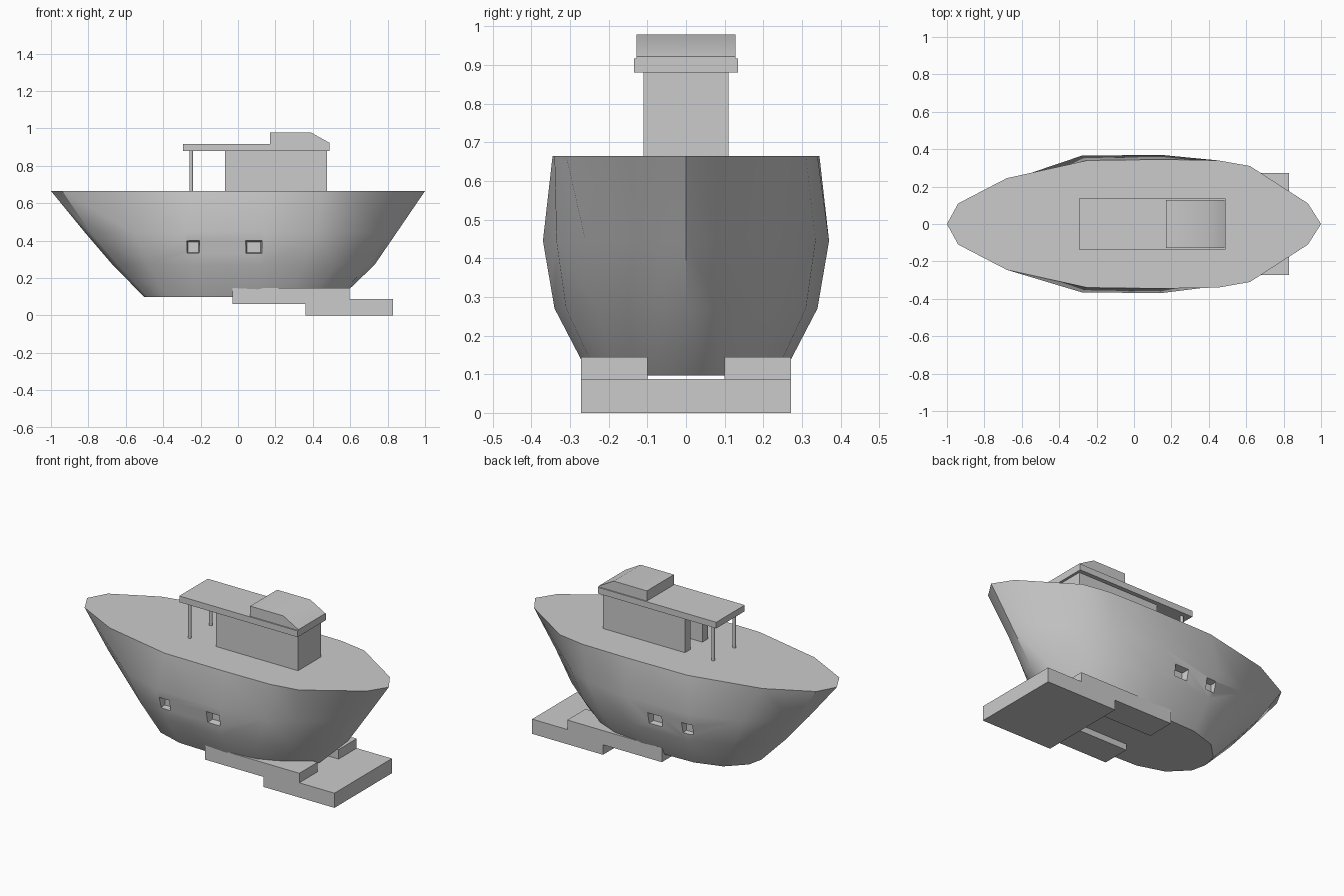
import bpy
import bmesh
import math

if "Cube" in bpy.data.objects:
    bpy.data.objects.remove(bpy.data.objects["Cube"], do_unlink=True)

GREY = (0.6, 0.6, 0.6, 1)
grey = bpy.data.materials.new("plain grey")
grey.use_nodes = True
grey.diffuse_color = GREY
grey.node_tree.nodes["Principled BSDF"].inputs["Base Color"].default_value = GREY


def finish(name, bm, smooth=None):
    bmesh.ops.recalc_face_normals(bm, faces=bm.faces)
    mesh = bpy.data.meshes.new(name)
    bm.to_mesh(mesh)
    bm.free()
    mesh.materials.append(grey)
    obj = bpy.data.objects.new(name, mesh)
    bpy.context.collection.objects.link(obj)
    if smooth:
        bpy.ops.object.select_all(action="DESELECT")
        obj.select_set(True)
        bpy.context.view_layer.objects.active = obj
        bpy.ops.object.shade_smooth_by_angle(angle=math.radians(smooth))
    return obj


def loft(name, rings, smooth=None):
    """Join closed rings of points and cap both ends."""
    bm = bmesh.new()
    loops = [[bm.verts.new(p) for p in ring] for ring in rings]
    for a, b in zip(loops, loops[1:]):
        for i in range(len(a)):
            j = (i + 1) % len(a)
            bm.faces.new((a[i], a[j], b[j], b[i]))
    bm.faces.new(loops[0])
    bm.faces.new(loops[-1])
    return finish(name, bm, smooth)


def box(name, x, y, z):
    rings = [[(x[0], y[0], h), (x[1], y[0], h), (x[1], y[1], h), (x[0], y[1], h)] for h in z]
    return loft(name, rings)


def cut(target, cutter):
    cutter.hide_render = True
    cutter.hide_viewport = True
    mod = target.modifiers.new(cutter.name, "BOOLEAN")
    mod.operation = "DIFFERENCE"
    mod.solver = "EXACT"
    mod.object = cutter


# Hull: half outlines stacked from keel to deck, mirrored across the centre line
outlines = [
    (0.097, (-.5, -.48, -.38, -.22, .1, .28, .4, .53, .55),
     (0, .09, .19, .24, .25, .23, .18, .09, 0)),
    (0.27, (-.67, -.64, -.48, -.25, .12, .35, .52, .7, .73),
     (0, .09, .24, .33, .34, .31, .23, .085, 0)),
    (0.445, (-.82, -.79, -.56, -.28, .14, .42, .58, .8, .85),
     (0, .1, .27, .365, .37, .335, .26, .09, 0)),
    (0.665, (-1, -.94, -.68, -.25, .15, .45, .62, .93, 1),
     (0, .11, .245, .34, .345, .34, .31, .11, 0)),
]
rings = []
for z, xs, ys in outlines:
    port = [(x, y, z) for x, y in zip(xs, ys)]
    rings.append(port + [(x, -y, z) for x, y, z in port[-2:0:-1]])
hull = loft("hull", rings, 35)

# Recessed portholes: tapered cutters, wide outside and narrow inside
for side, x, width, z in ((-1, -.24, .075, .365), (-1, .085, .095, .365),
                          (1, -.25, .075, .345), (1, -.04, .1, .345)):
    rings = []
    for depth, grow in ((.42, 1.15), (.31, .75)):
        w, h = width / 2 * grow, .037 * grow
        rings.append([(x + a * w, side * depth, z + b * h)
                      for a, b in ((-1, -1), (1, -1), (1, 1), (-1, 1))])
    cut(hull, loft("porthole_cutter", rings))

# Cabin with an open doorway at the stern end
cabin = box("cabin", (-.07, .475), (-.11, .11), (.66, .885))
cut(cabin, box("doorway_cutter", (-.2, .2), (-.055, .055), (.64, .9)))
box("cabin_roof", (-.295, .49), (-.135, .135), (.88, .917))

# Sloped wheelhouse block on the roof
profile = ((.17, .915), (.49, .915), (.49, .922), (.39, .978), (.17, .978))
loft("wheelhouse_top", [[(x, y, z) for x, z in profile] for y in (-.128, .128)], 60)

# Posts under the roof overhang, and skids under the hull
for side in (-1, 1):
    label = "left" if side > 0 else "right"
    circle = [(math.cos(i * math.tau / 8) * .01 - .25, math.sin(i * math.tau / 8) * .01 + side * .1)
              for i in range(8)]
    loft(label + "_roof_post", [[(x, y, z) for x, y in circle] for z in (.66, .885)], 50)
    box(label + "_skid", (-.03, .597), sorted((side * .1, side * .272)), (.06, .145))

# Wide plate below the bow
box("base_plate", (.36, .83), (-.272, .272), (0, .088))
